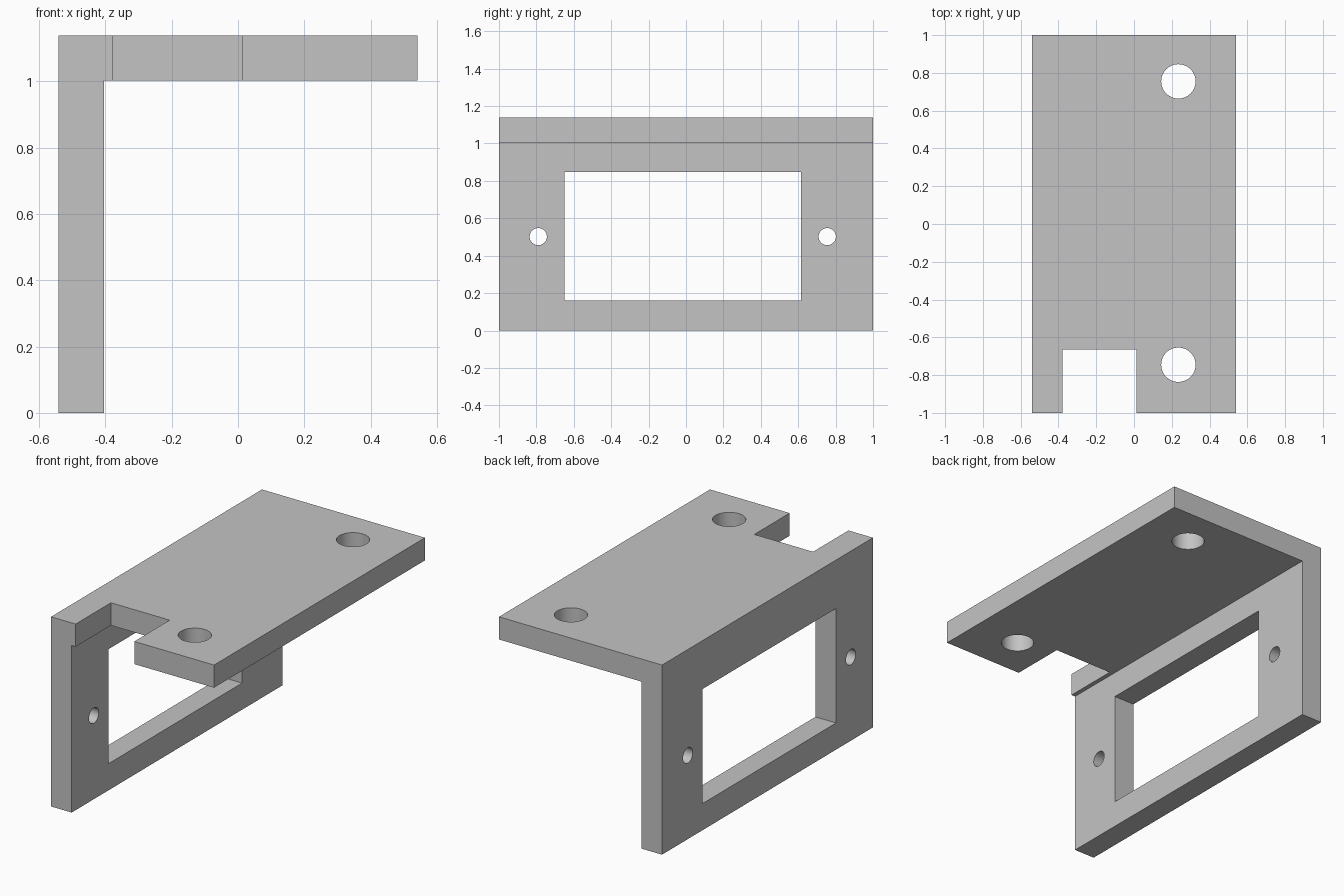
import bpy
import bmesh
from math import pi
from mathutils import Matrix, Vector

if "Cube" in bpy.data.objects:
    bpy.data.objects.remove(bpy.data.objects["Cube"], do_unlink=True)

HALF_X, INNER_X, SHELF_Z, TOP_Z = 0.541, -0.404, 1.002, 1.138

# Single grey plastic
grey = bpy.data.materials.new("light grey")
grey.use_nodes = True
grey.diffuse_color = (0.55, 0.55, 0.55, 1)
grey.node_tree.nodes["Principled BSDF"].inputs["Base Color"].default_value = (0.55, 0.55, 0.55, 1)


def add_object(name, bm):
    bmesh.ops.recalc_face_normals(bm, faces=bm.faces)
    mesh = bpy.data.meshes.new(name)
    bm.to_mesh(mesh)
    bm.free()
    mesh.materials.append(grey)
    obj = bpy.data.objects.new(name, mesh)
    bpy.context.collection.objects.link(obj)
    return obj


def box_cutter(name, low, high):
    low, high = Vector(low), Vector(high)
    bm = bmesh.new()
    matrix = Matrix.Translation((low + high) / 2) @ Matrix.Diagonal((high - low).to_4d())
    matrix[3][3] = 1
    bmesh.ops.create_cube(bm, size=1, matrix=matrix)
    return add_object(name, bm)


def hole_cutter(name, centre, radius, axis):
    turn = Matrix.Rotation(pi / 2, 4, "Y") if axis == "X" else Matrix()
    bm = bmesh.new()
    bmesh.ops.create_cone(bm, cap_ends=True, segments=48, radius1=radius, radius2=radius,
                          depth=0.3, matrix=Matrix.Translation(centre) @ turn)
    return add_object(name, bm)


# L-shaped bracket: profile swept along y
profile = [(-HALF_X, 0), (INNER_X, 0), (INNER_X, SHELF_Z),
           (HALF_X, SHELF_Z), (HALF_X, TOP_Z), (-HALF_X, TOP_Z)]
bm = bmesh.new()
face = bm.faces.new([bm.verts.new((x, -1, z)) for x, z in profile])
swept = bmesh.ops.extrude_face_region(bm, geom=[face])["geom"]
bmesh.ops.translate(bm, vec=(0, 2, 0),
                    verts=[v for v in swept if isinstance(v, bmesh.types.BMVert)])
bracket = add_object("bracket", bm)

# Window in the upright plate, notch in the shelf, and two pairs of screw holes
wall_x = (INNER_X - HALF_X) / 2
shelf_z = (SHELF_Z + TOP_Z) / 2
cutters = [
    box_cutter("window_cutter", (-0.7, -0.65, 0.16), (-0.25, 0.615, 0.847)),
    box_cutter("notch_cutter", (-0.378, -1.2, SHELF_Z - 0.1), (0.012, -0.665, 1.3)),
]
for y in (-0.79, 0.755):
    cutters.append(hole_cutter("wall_hole_cutter", (wall_x, y, 0.502), 0.046, "X"))
for y in (-0.745, 0.755):
    cutters.append(hole_cutter("shelf_hole_cutter", (0.235, y, shelf_z), 0.091, "Z"))

bpy.ops.object.select_all(action="DESELECT")
bracket.select_set(True)
bpy.context.view_layer.objects.active = bracket
for cutter in cutters:
    cutter.hide_render = True
    mod = bracket.modifiers.new(cutter.name, "BOOLEAN")
    mod.operation = "DIFFERENCE"
    mod.solver = "EXACT"
    mod.object = cutter
    bpy.ops.object.modifier_apply(modifier=mod.name)
for cutter in cutters:
    bpy.data.objects.remove(cutter, do_unlink=True)

# Round hole walls, crisp edges
bpy.ops.object.shade_smooth_by_angle()
